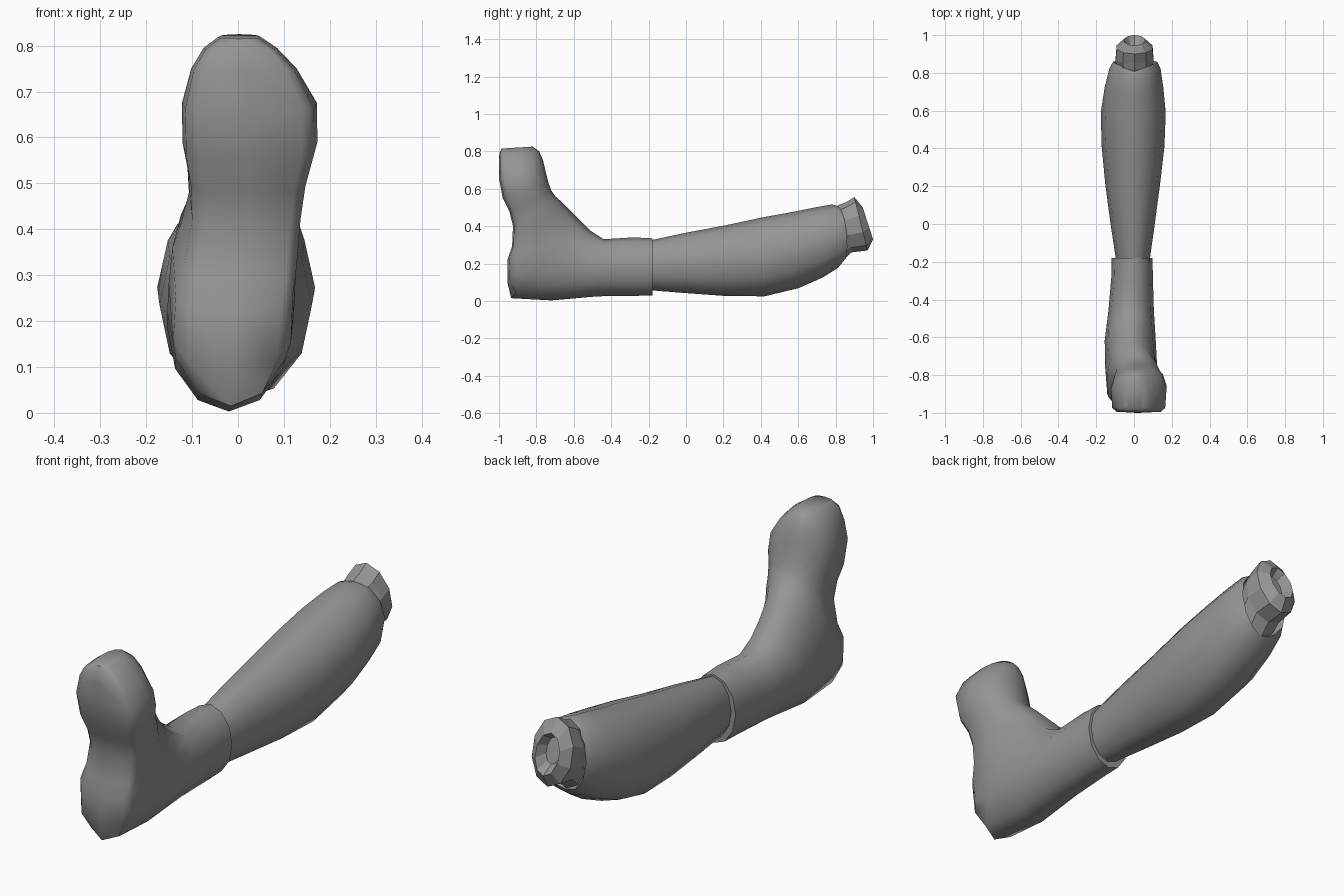
import bpy
import bmesh
from math import sin, cos, pi, radians, copysign

old = bpy.data.objects.get("Cube")
if old:
    bpy.data.objects.remove(old, do_unlink=True)


def make_material(name, value):
    mat = bpy.data.materials.new(name)
    mat.use_nodes = True
    color = (value, value, value, 1)
    mat.diffuse_color = color
    mat.node_tree.nodes["Principled BSDF"].inputs["Base Color"].default_value = color
    return mat


GREY = make_material("plain grey", 0.3)


def power(value, exponent):
    return copysign(abs(value) ** exponent, value)


def section(bm, upper, lower, half_width, shift=0, square=2, bow=0, sides=12):
    """One closed ring spanning the upper and lower (y, z) points.
    square flattens the lower end; bow pushes the flanks along y."""
    ring = []
    for i in range(sides):
        angle = 2 * pi * i / sides
        c, s = cos(angle), sin(angle)
        if c < -0.01:
            c, s = power(c, 2 / square), power(s, 2 / square)
        y = (upper[0] + lower[0]) / 2 + c * (upper[0] - lower[0]) / 2
        z = (upper[1] + lower[1]) / 2 + c * (upper[1] - lower[1]) / 2
        ring.append(bm.verts.new((shift + half_width * s, y + bow * abs(s), z)))
    return ring


def loft(name, sections, sides=12, smooth=True):
    """Skin a row of rings and cap both ends."""
    bm = bmesh.new()
    rings = [section(bm, *data, sides=sides) for data in sections]
    for a, b in zip(rings, rings[1:]):
        for i in range(sides):
            j = (i + 1) % sides
            bm.faces.new((a[i], a[j], b[j], b[i]))
    bm.faces.new(rings[0])
    bm.faces.new(rings[-1])
    bmesh.ops.recalc_face_normals(bm, faces=bm.faces)
    mesh = bpy.data.meshes.new(name)
    bm.to_mesh(mesh)
    bm.free()
    mesh.materials.append(GREY)
    obj = bpy.data.objects.new(name, mesh)
    bpy.context.collection.objects.link(obj)
    if smooth:
        bpy.ops.object.select_all(action="DESELECT")
        obj.select_set(True)
        bpy.context.view_layer.objects.active = obj
        bpy.ops.object.shade_smooth_by_angle(angle=radians(55))
    return obj


# Boot: from the ankle opening, fanning round the heel, along the sole to the toe
loft("boot", [
    ((-0.18, 0.335), (-0.18, 0.03), 0.108, -0.01),
    ((-0.28, 0.34), (-0.28, 0.027), 0.11, -0.01),
    ((-0.44, 0.33), (-0.47, 0.025), 0.12, -0.015),
    ((-0.51, 0.375), (-0.72, 0.003), 0.135, -0.02),
    ((-0.56, 0.425), (-0.935, 0.015), 0.138, -0.016),
    ((-0.6, 0.465), (-0.955, 0.1), 0.138, -0.013, 4),
    ((-0.635, 0.5), (-0.955, 0.22), 0.135, -0.008, 5),
    ((-0.665, 0.53), (-0.93, 0.29), 0.13, 0.005, 5),
    ((-0.7, 0.56), (-0.925, 0.4), 0.125, 0.018, 5),
    ((-0.72, 0.59), (-0.945, 0.48), 0.132, 0.022, 5),
    ((-0.735, 0.63), (-0.98, 0.55), 0.147, 0.026, 5),
    ((-0.75, 0.69), (-1, 0.66), 0.147, 0.025, 6),
    ((-0.765, 0.755), (-1, 0.745), 0.115, 0.013, 6),
    ((-0.785, 0.8), (-0.998, 0.79), 0.08, 0.005, 6),
    ((-0.82, 0.825), (-0.985, 0.815), 0.045, 0.003, 4),
])

# Lower leg: narrow at the ankle, full calf, notched rim below the knee
loft("lower_leg", [
    ((-0.2, 0.322), (-0.2, 0.058), 0.088, -0.006),
    ((0, 0.365), (0, 0.042), 0.117, -0.007),
    ((0.2, 0.402), (0.22, 0.026), 0.145, -0.007),
    ((0.4, 0.445), (0.42, 0.025), 0.166, -0.005),
    ((0.58, 0.478), (0.6, 0.068), 0.172, -0.004),
    ((0.7, 0.502), (0.73, 0.125), 0.155, 0, 2, 0.01),
    ((0.78, 0.516), (0.81, 0.175), 0.135, 0.005, 2, 0.03),
    ((0.81, 0.508), (0.84, 0.21), 0.116, 0.006, 2, 0.035),
    ((0.79, 0.495), (0.82, 0.225), 0.1, 0.005, 2, 0.02),
])

# Knee joint: faceted plug with a shallow socket in its end
loft("knee_joint", [
    ((0.76, 0.48), (0.77, 0.22), 0.096, 0.003),
    ((0.82, 0.515), (0.835, 0.21), 0.098, 0.003),
    ((0.85, 0.525), (0.885, 0.26), 0.106, 0.003),
    ((0.9, 0.555), (0.97, 0.27), 0.1, 0.003),
    ((0.945, 0.5), (1, 0.33), 0.058, 0.003),
    ((0.91, 0.47), (0.945, 0.36), 0.035, 0.003),
], sides=10, smooth=False)
